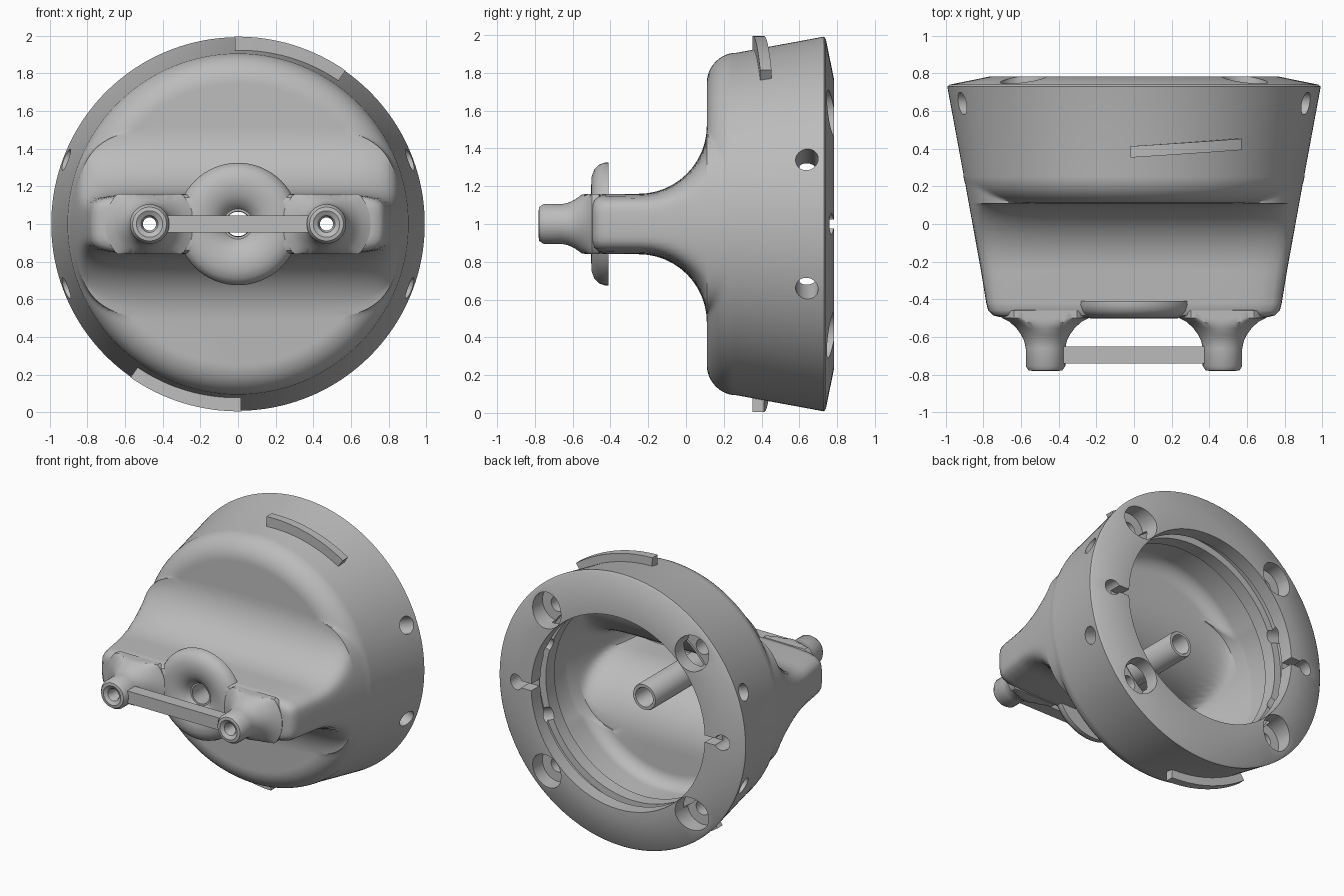
import bpy, bmesh
from math import sin, cos, pi, radians
from mathutils import Vector, Matrix

if "Cube" in bpy.data.objects:
    bpy.data.objects.remove(bpy.data.objects["Cube"])

grey = bpy.data.materials.new("plain_grey")
grey.use_nodes = True
grey.diffuse_color = (0.5, 0.5, 0.5, 1)
grey.node_tree.nodes["Principled BSDF"].inputs["Base Color"].default_value = (0.5, 0.5, 0.5, 1)


def finish(name, bm):
    """Turn a bmesh into a named grey object."""
    bmesh.ops.recalc_face_normals(bm, faces=bm.faces)
    me = bpy.data.meshes.new(name)
    bm.to_mesh(me)
    bm.free()
    me.materials.append(grey)
    ob = bpy.data.objects.new(name, me)
    bpy.context.collection.objects.link(ob)
    return ob


def loft(name, rings, wrap=False):
    """Skin a list of closed rings; cap the ends, or join last to first."""
    bm = bmesh.new()
    rows = [[bm.verts.new(p) for p in ring] for ring in rings]
    n = len(rows[0])
    pairs = list(zip(rows, rows[1:])) + ([(rows[-1], rows[0])] if wrap else [])
    for a, b in pairs:
        for i in range(n):
            j = (i + 1) % n
            bm.faces.new((a[i], a[j], b[j], b[i]))
    if not wrap:
        bm.faces.new(rows[0])
        bm.faces.new(rows[-1])
    return finish(name, bm)


def revolve(name, profile, x=0, clamp=9, wrap=True, n=64):
    """Spin (radius, y) points about the y axis; clamp limits the height."""
    rings = []
    for r, y in profile:
        ring = []
        for i in range(n):
            t = 2 * pi * i / n
            ring.append((x + r * cos(t), y, 1 + max(-clamp, min(clamp, r * sin(t)))))
        rings.append(ring)
    return loft(name, rings, wrap)


def section(y, slab, cone, disc, n=192):
    """A slab rounded into a circle, joined with a disc."""
    ring = []
    for i in range(n):
        t = 2 * pi * (i + 0.5) / n
        flat = slab / abs(sin(t))
        r = (flat ** -7 + cone ** -7) ** (-1 / 7) if slab else 0
        r = max(r, disc)
        ring.append((r * cos(t), y, 1 + r * sin(t)))
    return ring


def rod(a, b, radius):
    """Cutter cylinder between two points."""
    a, b = Vector(a), Vector(b)
    bm = bmesh.new()
    rot = (b - a).to_track_quat('Z', 'Y').to_matrix().to_4x4()
    bmesh.ops.create_cone(bm, cap_ends=True, segments=32, radius1=radius, radius2=radius,
                          depth=(b - a).length, matrix=Matrix.Translation((a + b) / 2) @ rot)
    return finish("cutter", bm)


def box(name, centre, size):
    bm = bmesh.new()
    bmesh.ops.create_cube(bm, size=1, matrix=Matrix.Translation(centre) @ Matrix.Diagonal((*size, 1)))
    return finish(name, bm)


def cut(ob, cutter):
    mod = ob.modifiers.new("cut", 'BOOLEAN')
    mod.operation, mod.solver, mod.object = 'DIFFERENCE', 'EXACT', cutter
    bpy.context.view_layer.objects.active = ob
    bpy.ops.object.modifier_apply(modifier=mod.name)
    bpy.data.objects.remove(cutter)


def cone_r(y):
    return 0.78 + (y + 0.43) * 0.181


STEPS = [i / 12 * pi / 2 for i in range(13)]

# Housing: thin nose flaring into a round, tapered drum
outer = [section(-0.495, 0.115, 0.71, 0), section(-0.485, 0.14, 0.75, 0),
         section(-0.46, 0.156, 0.775, 0), section(-0.42, 0.16, 0.785, 0)]
for t in STEPS:
    y = -0.25 + 0.36 * sin(t)
    outer.append(section(y, 0.16 + 0.36 * (1 - cos(t)), cone_r(y), 0))
for t in STEPS:
    y = 0.11 + 0.16 * (1 - cos(t))
    outer.append(section(y, 0.52, cone_r(y), 0.745 + 0.162 * sin(t)))
for y, r in ((0.73, 0.992), (0.74, 0.98), (0.783, 0.77), (0.785, 0.6)):
    outer.append(section(y, 0, 1, r))
housing = loft("housing", outer)

# Hollow interior following the outside, with a stepped lip
inner = [section(-0.4, 0.08, 0.66, 0)]
for t in STEPS:
    y = -0.25 + 0.43 * sin(t)
    inner.append(section(y, 0.08 + 0.43 * (1 - cos(t)), cone_r(y) - 0.13, 0))
for t in STEPS:
    y = 0.185 + 0.1 * (1 - cos(t))
    inner.append(section(y, 0.51, cone_r(y) - 0.13, 0.66 + 0.1 * sin(t)))
for y, r in ((0.5, 0.77), (0.501, 0.71), (0.6, 0.71), (0.601, 0.76), (0.68, 0.76), (0.681, 0.7), (0.9, 0.7)):
    inner.append(section(y, 0, 1, r))
cut(housing, loft("cutter", inner))

# Funnel through the front, peg bores
cut(housing, revolve("cutter", [(0.18, -0.6), (0.18, -0.47), (0.08, -0.43), (0.08, -0.3)], wrap=False))
for s in (-1, 1):
    cut(housing, rod((s * 0.47, -0.6, 1), (s * 0.47, -0.2, 1), 0.038))
    # Key slot in each side of the rim
    cut(housing, rod((s * 0.83, 0.58, 1), (s * 0.83, 0.9, 1), 0.055))
    cut(housing, box("cutter", (s * 0.73, 0.76, 1), (0.18, 0.14, 0.05)))
    for u in (-1, 1):
        # Radial side holes and counterbored screw pockets
        a = radians(20.5)
        d = Vector((s * cos(a), 0, u * sin(a)))
        c = Vector((0, 0.64, 1))
        cut(housing, rod(c + d * 0.6, c + d * 1.2, 0.06))
        x, z = s * 0.585, 1 + u * 0.585
        cut(housing, rod((x, 0.64, z), (x, 0.95, z), 0.125))
        cut(housing, rod((x, 0.42, z), (x, 0.95, z), 0.055))

# Rounded collar on the nose and the tube behind it
collar = revolve("front_collar", [
    (0.325, -0.41), (0.325, -0.43), (0.315, -0.46), (0.29, -0.485), (0.25, -0.5), (0.2, -0.502),
    (0.15, -0.49), (0.105, -0.465), (0.08, -0.43), (0.068, -0.41)])
tube = revolve("centre_tube", [(0.068, -0.43), (0.095, -0.43), (0.095, 0.47), (0.09, 0.48),
                               (0.07, 0.48), (0.065, 0.47)], n=48)
parts = [housing, collar, tube]

# Hollow pegs with flared feet
for side, s in (("left", 1), ("right", -1)):
    parts.append(revolve(side + "_peg", [
        (0.035, -0.42), (0.035, -0.74), (0.045, -0.765), (0.07, -0.78), (0.09, -0.777), (0.105, -0.755),
        (0.105, -0.66), (0.112, -0.625), (0.128, -0.59), (0.155, -0.553), (0.19, -0.52), (0.235, -0.498),
        (0.235, -0.46)], x=s * 0.47, clamp=0.16))

# Bar joining the pegs
parts.append(box("cross_bar", (0, -0.695, 1), (0.75, 0.09, 0.09)))

# Slanted raised strips on the drum, one above and one below
for name, turn in (("top_strip", 0), ("bottom_strip", pi)):
    rings = []
    for i in range(17):
        f = i / 16
        a = radians(91 - 36 * f) + turn
        y = 0.383 + 0.04 * f
        rings.append([(r * cos(a), y + w, 1 + r * sin(a)) for r, w in
                      ((0.91, -0.03), (0.995, -0.03), (0.995, 0.03), (0.91, 0.03))])
    parts.append(loft(name, rings))

# Smooth shading with crisp edges
for ob in bpy.context.selected_objects:
    ob.select_set(False)
for ob in parts:
    ob.select_set(True)
bpy.context.view_layer.objects.active = housing
bpy.ops.object.shade_smooth_by_angle(angle=radians(35))
